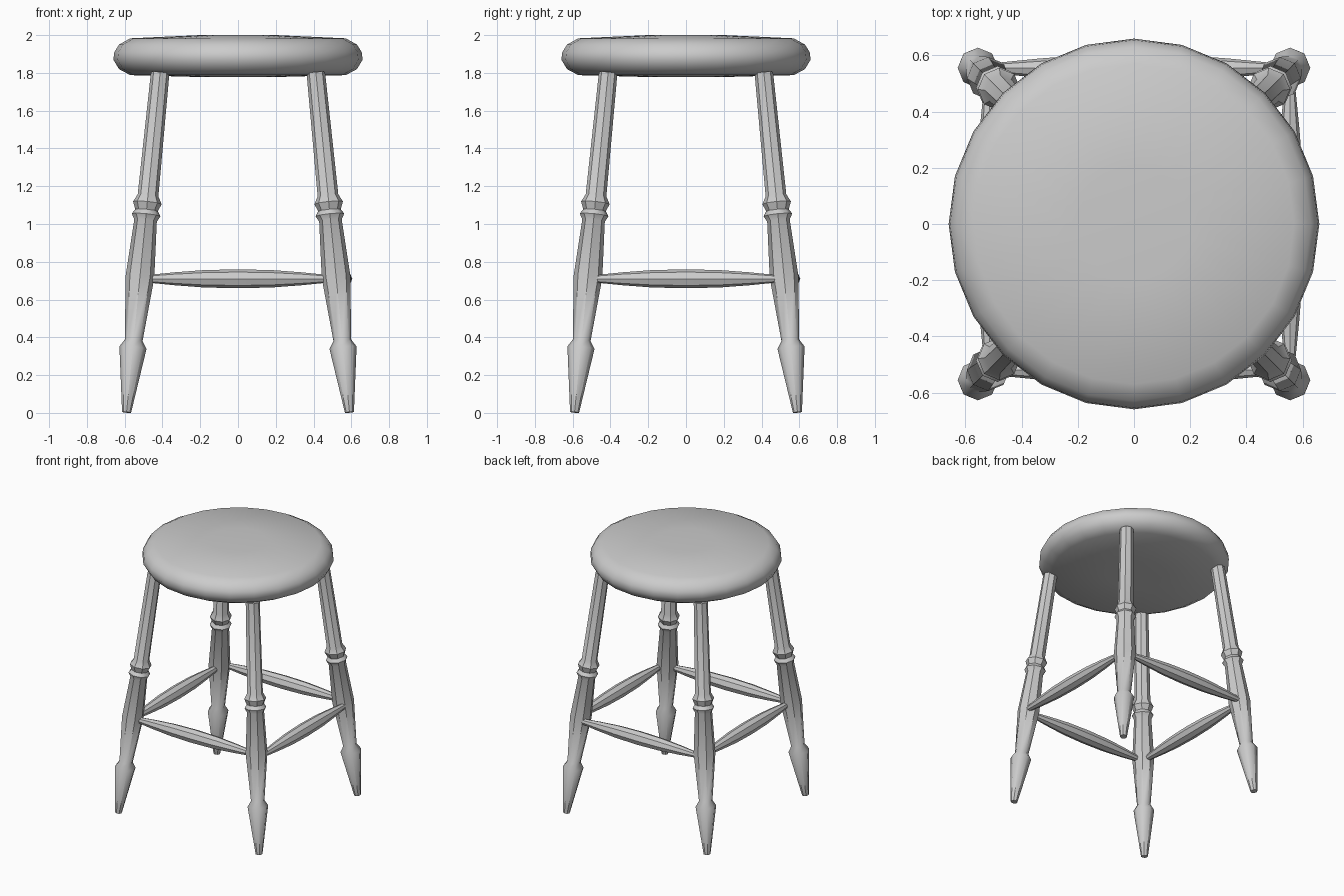
import bpy, bmesh, math
from mathutils import Vector

if "Cube" in bpy.data.objects:
    bpy.data.objects.remove(bpy.data.objects["Cube"])


def lathe(name, profile, sides, start=(0, 0, 0), axis=(0, 0, 1), turn=0.0, angle=40):
    """Spin (radius, distance) pairs around an axis and close both ends."""
    start, axis = Vector(start), Vector(axis).normalized()
    quat = Vector((0, 0, 1)).rotation_difference(axis)
    bm = bmesh.new()
    rings = []
    for r, d in profile:
        ring = []
        for i in range(sides):
            a = turn + 2 * math.pi * i / sides
            p = Vector((r * math.cos(a), r * math.sin(a), d))
            ring.append(bm.verts.new(start + quat @ p))
        rings.append(ring)
    for low, high in zip(rings, rings[1:]):
        for i in range(sides):
            j = (i + 1) % sides
            bm.faces.new((low[i], low[j], high[j], high[i]))
    bm.faces.new(rings[0][::-1])
    bm.faces.new(rings[-1])
    mesh = bpy.data.meshes.new(name)
    bm.to_mesh(mesh)
    bm.free()
    ob = bpy.data.objects.new(name, mesh)
    bpy.context.collection.objects.link(ob)
    bpy.context.view_layer.objects.active = ob
    ob.select_set(True)
    bpy.ops.object.shade_smooth_by_angle(angle=math.radians(angle))
    ob.select_set(False)
    return ob


# Round seat with rolled edge and slightly domed top
lathe("seat", [(0.20, 1.778), (0.57, 1.788), (0.63, 1.82), (0.66, 1.87),
               (0.655, 1.91), (0.63, 1.95), (0.57, 1.983), (0.20, 2.0)], 24)

# Turned, splayed legs: arrow foot, swelling, two beads, plain upper shaft
leg_profile = [(0.024, 0.0), (0.072, 0.345), (0.047, 0.385), (0.076, 0.725),
               (0.060, 1.025), (0.076, 1.055), (0.060, 1.08), (0.076, 1.12),
               (0.055, 1.16), (0.049, 1.815)]
for side, sx in (("left", -1), ("right", 1)):
    for end, sy in (("front", -1), ("back", 1)):
        lathe(f"{end}_{side}_leg", leg_profile, 8, (sx * 0.59, sy * 0.59, 0.003),
              (-sx * 0.099, -sy * 0.099, 1))

# Spindle stretchers, swelling in the middle; back and right sit further out
half = [(0.020, 0.48), (0.034, 0.34), (0.046, 0.18)]
spindle = [(r, -d) for r, d in half] + [(0.050, 0.0)] + half[::-1]
for name, start, axis in (("front_stretcher", (0, -0.52, 0.71), (1, 0, 0)),
                          ("back_stretcher", (0, 0.555, 0.71), (1, 0, 0)),
                          ("left_stretcher", (-0.515, 0, 0.71), (0, 1, 0)),
                          ("right_stretcher", (0.555, 0, 0.71), (0, 1, 0))):
    lathe(name, spindle, 8, start, axis)
